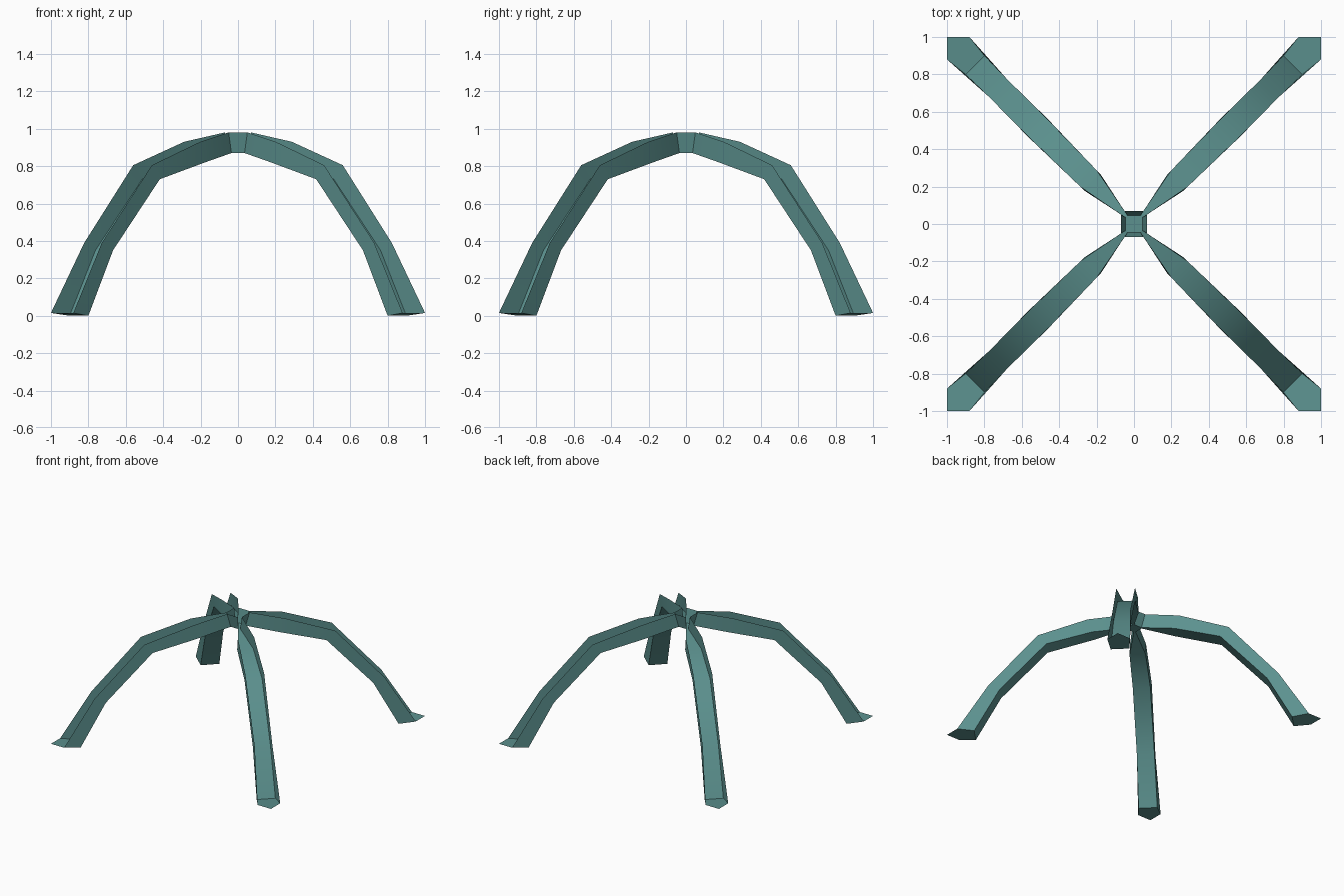
import bpy, bmesh, math

if "Cube" in bpy.data.objects:
    bpy.data.objects.remove(bpy.data.objects["Cube"])

# teal material shared by all parts
mat = bpy.data.materials.new("teal")
mat.diffuse_color = (0.107, 0.285, 0.274, 1)
mat.use_nodes = True
mat.node_tree.nodes["Principled BSDF"].inputs["Base Color"].default_value = mat.diffuse_color

# stations along the diagonal: (centre, half spread, height)
FLOOR = [(.04, .005, .87), (.219, .043, .82), (.465, .047, .73), (.715, .047, .35), (.85, .05, 0)]
RIM = [(.06, .01, .98), (.245, .043, .93), (.51, .05, .805), (.775, .047, .39), (.94, .06, .015)]


def pair(station):
    c, s, z = station
    return (c + s, c - s, z), (c - s, c + s, z)


def turn(p, k):
    a = k * math.pi / 2
    ca, sa = round(math.cos(a)), round(math.sin(a))
    return (p[0] * ca - p[1] * sa, p[0] * sa + p[1] * ca, p[2])


def make(name, faces):
    bm = bmesh.new()
    for f in faces:
        bm.faces.new([bm.verts.new(p) for p in f])
    bmesh.ops.remove_doubles(bm, verts=bm.verts, dist=0.0005)
    bm.normal_update()
    me = bpy.data.meshes.new(name)
    bm.to_mesh(me)
    bm.free()
    me.materials.append(mat)
    ob = bpy.data.objects.new(name, me)
    bpy.context.collection.objects.link(ob)
    bpy.ops.object.select_all(action='DESELECT')
    ob.select_set(True)
    bpy.context.view_layer.objects.active = ob
    bpy.ops.object.shade_smooth_by_angle(angle=math.radians(40))
    return ob


# one open channel leg: underside strip, two side walls, pointed foot
leg = []
for i in range(4):
    fa, fb = pair(FLOOR[i])
    ga, gb = pair(FLOOR[i + 1])
    ra, rb = pair(RIM[i])
    sa, sb = pair(RIM[i + 1])
    leg += [[fa, fb, gb, ga], [fa, ga, sa, ra], [fb, rb, sb, gb]]
fa, fb = pair(FLOOR[-1])
ra, rb = pair(RIM[-1])
leg.append([fa, fb, rb, (1, 1, .015), ra])

names = ["back_right_leg", "back_left_leg", "front_left_leg", "front_right_leg"]
for k, name in enumerate(names):
    make(name, [[turn(p, k) for p in f] for f in leg])

# central hub: four flared walls between the legs and a floor
fa, fb = pair(FLOOR[0])
ra, rb = pair(RIM[0])
hub, base = [], []
for k in range(4):
    hub.append([turn(fb, k), turn(rb, k), turn(ra, k + 1), turn(fa, k + 1)])
    base += [turn(fa, k), turn(fb, k)]
hub.append(base[::-1])
make("centre_hub", hub)
